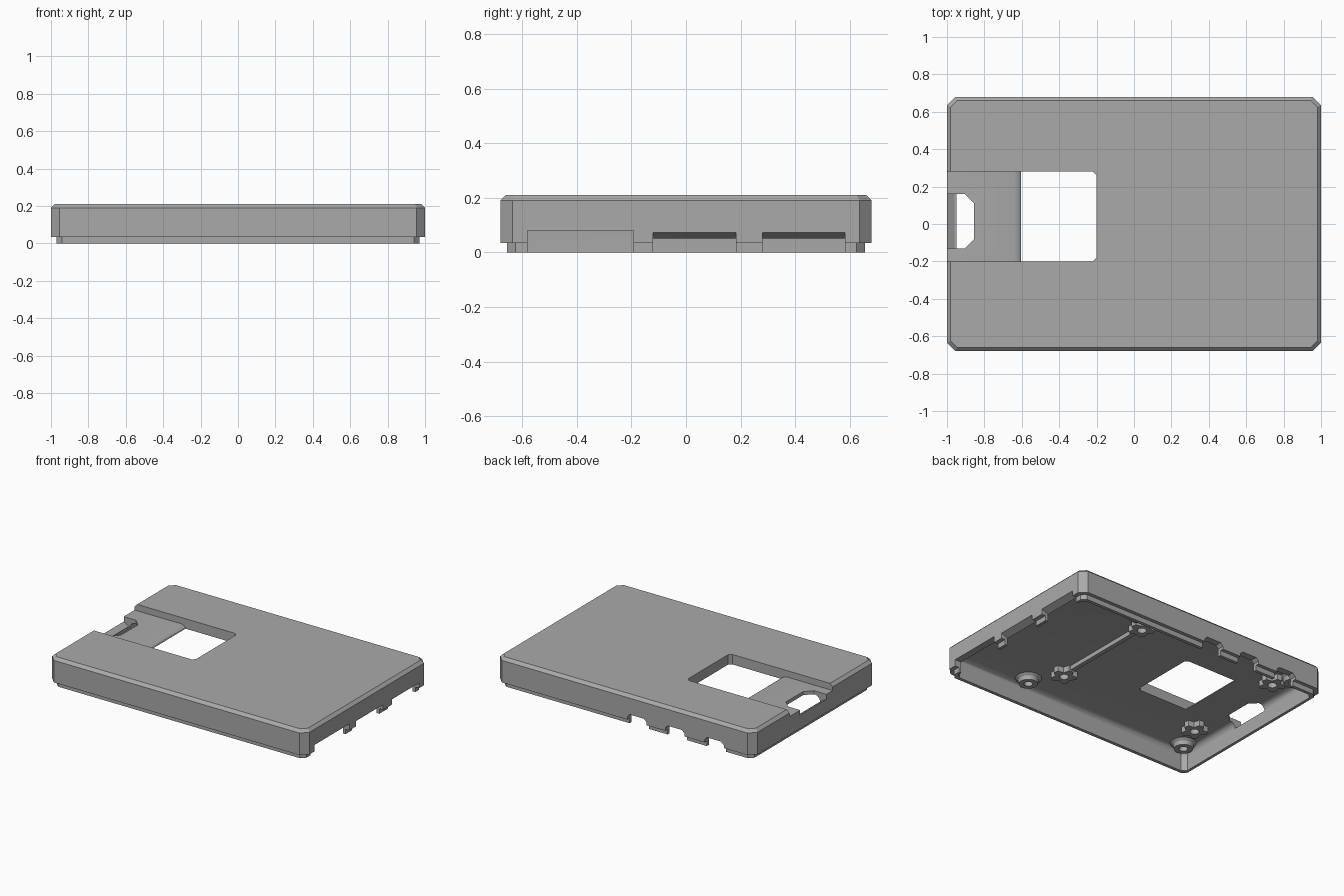
import bpy, bmesh, math
from mathutils import Vector

if "Cube" in bpy.data.objects:
    bpy.data.objects.remove(bpy.data.objects["Cube"])

grey = bpy.data.materials.new("light grey plastic")
grey.use_nodes = True
grey.diffuse_color = (0.4, 0.4, 0.4, 1)
grey.node_tree.nodes["Principled BSDF"].inputs["Base Color"].default_value = grey.diffuse_color


def loft(name, rings):
    """Closed solid through a stack of rings with equal point counts."""
    bm = bmesh.new()
    loops = [[bm.verts.new(p) for p in ring] for ring in rings]
    n = len(loops[0])
    for a, b in zip(loops, loops[1:]):
        for i in range(n):
            j = (i + 1) % n
            bm.faces.new((a[i], a[j], b[j], b[i]))
    bm.faces.new(loops[0])
    bm.faces.new(loops[-1])
    bmesh.ops.recalc_face_normals(bm, faces=bm.faces)
    mesh = bpy.data.meshes.new(name)
    bm.to_mesh(mesh)
    bm.free()
    mesh.materials.append(grey)
    obj = bpy.data.objects.new(name, mesh)
    bpy.context.collection.objects.link(obj)
    return obj


def octagon(x0, x1, y0, y1, z, cut, cut_left=None):
    """Rectangle with chamfered corners; the -x corners may differ."""
    c, d = cut, cut if cut_left is None else cut_left
    pts = [(x0 + d, y0), (x1 - c, y0), (x1, y0 + c), (x1, y1 - c),
           (x1 - c, y1), (x0 + d, y1), (x0, y1 - d), (x0, y0 + d)]
    return [(x, y, z) for x, y in pts]


def shell_ring(hx, hy, z, cut):
    return octagon(-hx, hx, -hy, hy, z, cut)


def slab(name, profile, axis, a, b):
    """Profile of (u, z) pairs extruded along x or y from a to b."""
    def place(t):
        return [(t, u, z) if axis == "x" else (u, t, z) for u, z in profile]
    return loft(name, [place(a), place(b)])


def circle(x, y, z, r, n=24):
    return [(x + r * math.cos(math.tau * i / n), y + r * math.sin(math.tau * i / n), z)
            for i in range(n)]


def carve(target, cutter):
    mod = target.modifiers.new("cut", "BOOLEAN")
    mod.operation, mod.solver, mod.object = "DIFFERENCE", "EXACT", cutter
    dg = bpy.context.evaluated_depsgraph_get()
    mesh = bpy.data.meshes.new_from_object(target.evaluated_get(dg))
    target.modifiers.clear()
    target.data = mesh
    bpy.data.objects.remove(cutter)


def smooth(obj, degrees=28):
    bpy.ops.object.select_all(action="DESELECT")
    obj.select_set(True)
    bpy.context.view_layer.objects.active = obj
    bpy.ops.object.shade_smooth_by_angle(angle=math.radians(degrees))


# Chamfered lid with a stepped lip underneath
CEIL = 0.14
lid = loft("lid_shell", [
    shell_ring(0.97, 0.655, 0, 0.03), shell_ring(0.97, 0.655, 0.035, 0.03),
    shell_ring(1, 0.68, 0.035, 0.045), shell_ring(1, 0.68, 0.19, 0.045),
    shell_ring(0.98, 0.66, 0.21, 0.035)])

# Hollow interior with a rounded join between walls and ceiling
R = 0.04
rings = [shell_ring(0.95, 0.632, -0.05, 0.03)]
for i in range(7):
    a = math.pi / 2 * i / 6
    inset = R * (1 - math.cos(a))
    rings.append(shell_ring(0.95 - inset, 0.632 - inset, CEIL - R + R * math.sin(a), 0.03))
carve(lid, loft("cavity", rings))

# Sunken channel rolling down into the square window
carve(lid, slab("channel", [(-1.1, 0.3), (-1.1, 0.165), (-0.64, 0.165), (-0.62, 0.16),
                            (-0.607, 0.15), (-0.6, 0.13), (-0.6, 0.3)], "y", -0.2, 0.28))
carve(lid, loft("window", [octagon(-0.601, -0.2, -0.2, 0.28, z, 0.02, 0.001)
                           for z in (0.1, 0.3)]))

# Finger opening and the lowered wall beside it
carve(lid, loft("finger_hole", [octagon(-0.96, -0.855, -0.13, 0.16, z, 0.05, 0.002)
                                for z in (0.1, 0.3)]))
carve(lid, slab("wall_dip", [(-1.1, 0.3), (-1.1, 0.13), (-1, 0.13), (-0.94, 0.095),
                             (-0.94, 0.3)], "y", -0.13, 0.16))

# Socket openings in the +x wall: one square, two with sloped tops
carve(lid, slab("wide_socket", [(0.9, -0.1), (1.1, -0.1), (1.1, 0.08), (0.9, 0.08)],
                "y", -0.58, -0.193))
for y in (-0.12, 0.28):
    carve(lid, slab("socket", [(0.9, -0.1), (1.1, -0.1), (1.1, 0.072), (1, 0.072),
                               (0.95, 0.05), (0.9, 0.05)], "y", y, y + 0.303))

# Small socket openings in the back wall
for x in (-0.095, -0.39, -0.695):
    w, c = 0.075, 0.02
    carve(lid, slab("small_socket", [(x - w, -0.1), (x + w, -0.1), (x + w, 0.075 - c),
                                     (x + w - c, 0.075), (x - w + c, 0.075),
                                     (x - w, 0.075 - c)], "y", 0.6, 0.75))
smooth(lid)

# Flared screw bosses at the four board corners
for x in (-0.867, 0.422):
    for y in (-0.544, 0.544):
        boss = loft("corner_boss", [circle(x, y, CEIL + 0.01, 0.085), circle(x, y, CEIL, 0.085),
                                    circle(x, y, 0.125, 0.067), circle(x, y, 0.1, 0.06)])
        carve(boss, loft("bore", [circle(x, y, z, 0.028) for z in (0.05, 0.135)]))
        smooth(boss)

# Lobed bosses further in, each with a bore
for x in (-0.78, 0.305):
    for y in (-0.33, 0.44):
        def star(z):
            return [(x + (0.085, 0.085, 0.055)[i % 3] * math.cos(math.tau * i / 15),
                     y + (0.085, 0.085, 0.055)[i % 3] * math.sin(math.tau * i / 15), z)
                    for i in range(15)]
        boss = loft("lobed_boss", [star(CEIL + 0.01), star(0.1)])
        carve(boss, loft("bore", [circle(x, y, z, 0.03) for z in (0.05, 0.135)]))

# Stiffening rib between two lobed bosses
slab("ceiling_rib", [(0.29, CEIL + 0.01), (0.29, 0.11), (0.32, 0.11), (0.32, CEIL + 0.01)],
     "y", -0.26, 0.37)
